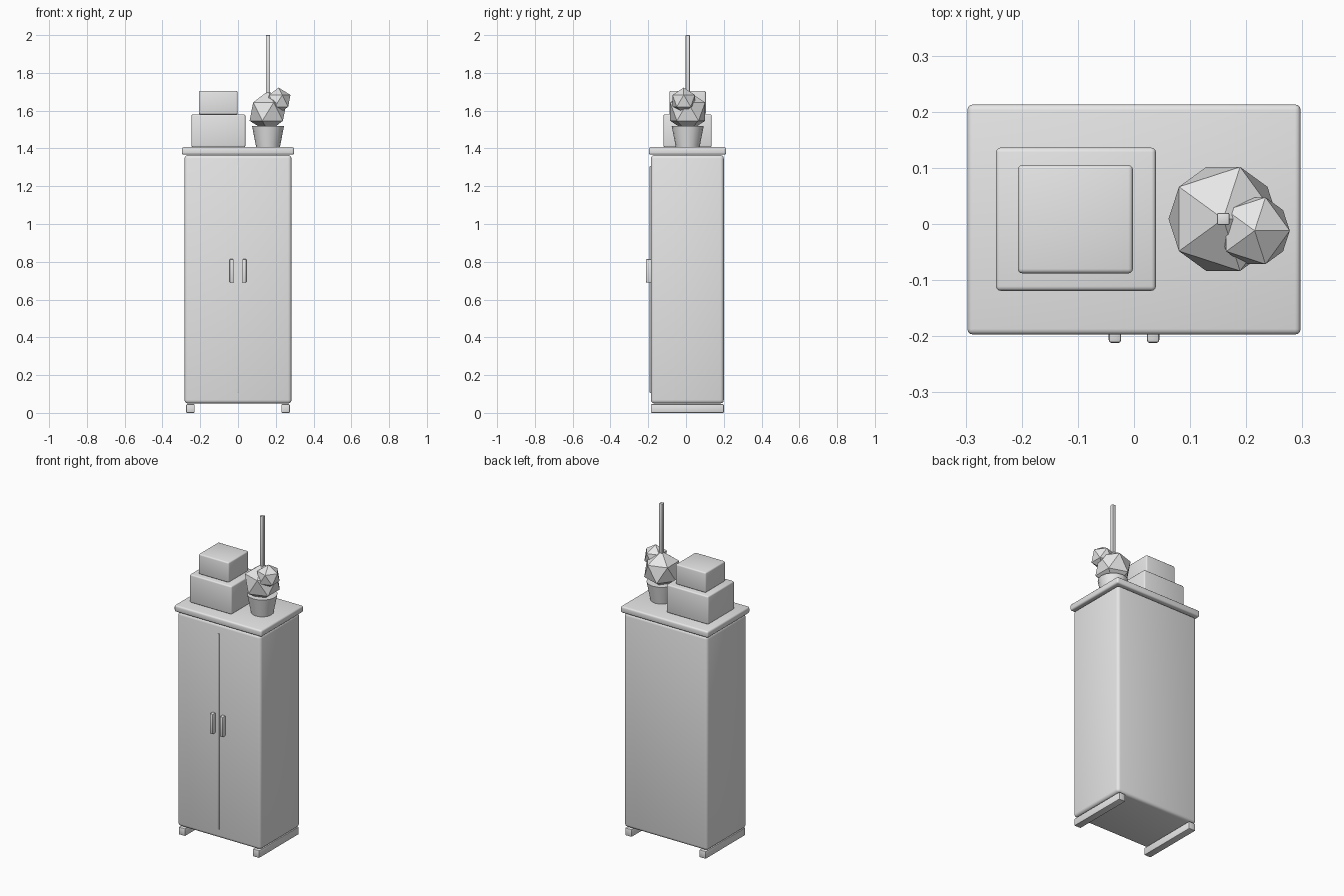
import bpy
import math

if "Cube" in bpy.data.objects:
    bpy.data.objects.remove(bpy.data.objects["Cube"], do_unlink=True)

# One plain grey for every part
grey = bpy.data.materials.new("light_grey")
grey.use_nodes = True
grey.diffuse_color = (0.8, 0.8, 0.8, 1)
grey.node_tree.nodes["Principled BSDF"].inputs["Base Color"].default_value = (0.8, 0.8, 0.8, 1)


def finish(name):
    ob = bpy.context.object
    ob.name = name
    ob.data.materials.append(grey)
    return ob


def box(name, x, y, z, bevel, segments=3):
    """Rounded box from (min, max) pairs on each axis."""
    spans = (x, y, z)
    bpy.ops.mesh.primitive_cube_add(size=1, location=[(a + b) / 2 for a, b in spans])
    ob = finish(name)
    ob.scale = [b - a for a, b in spans]
    bpy.ops.object.transform_apply(location=False, rotation=False, scale=True)
    mod = ob.modifiers.new("rounded_edges", "BEVEL")
    mod.width = bevel
    mod.segments = segments
    bpy.ops.object.modifier_apply(modifier=mod.name)
    bpy.ops.object.shade_smooth_by_angle(angle=math.radians(35))
    return ob


# Cabinet carcass, overhanging top and the seam between the doors
box("cabinet_body", (-0.283, 0.283), (-0.186, 0.2), (0.05, 1.365), 0.018)
box("cabinet_top", (-0.297, 0.297), (-0.197, 0.213), (1.367, 1.407), 0.01)
box("door_seam", (-0.006, 0.006), (-0.192, -0.17), (0.105, 1.307), 0.003, 2)

# Runners and door handles, one per side
for side, s in (("left", 1), ("right", -1)):
    box(side + "_runner", sorted((s * 0.23, s * 0.274)), (-0.186, 0.2), (0, 0.046), 0.004, 2)
    box(side + "_handle", sorted((s * 0.023, s * 0.045)), (-0.212, -0.18), (0.69, 0.814), 0.005, 2)

# Stacked storage boxes
box("lower_box", (-0.246, 0.039), (-0.119, 0.136), (1.407, 1.58), 0.008)
box("upper_box", (-0.207, -0.002), (-0.088, 0.105), (1.58, 1.704), 0.008)

# Tapered plant pot
bpy.ops.mesh.primitive_cone_add(vertices=16, radius1=0.063, radius2=0.085, depth=0.113,
                                location=(0.159, 0.009, 1.4635))
finish("plant_pot")
bpy.ops.object.shade_smooth_by_angle(angle=math.radians(35))

# Faceted foliage
for name, radius, place in (("large_foliage", 0.109, (0.159, 0.009, 1.595)),
                            ("small_foliage", 0.07, (0.215, -0.012, 1.652))):
    bpy.ops.mesh.primitive_ico_sphere_add(subdivisions=1, radius=radius, location=place)
    finish(name)

# Tall square stem
box("plant_stem", (0.148, 0.17), (-0.002, 0.02), (1.6, 2.0), 0.003, 2)
